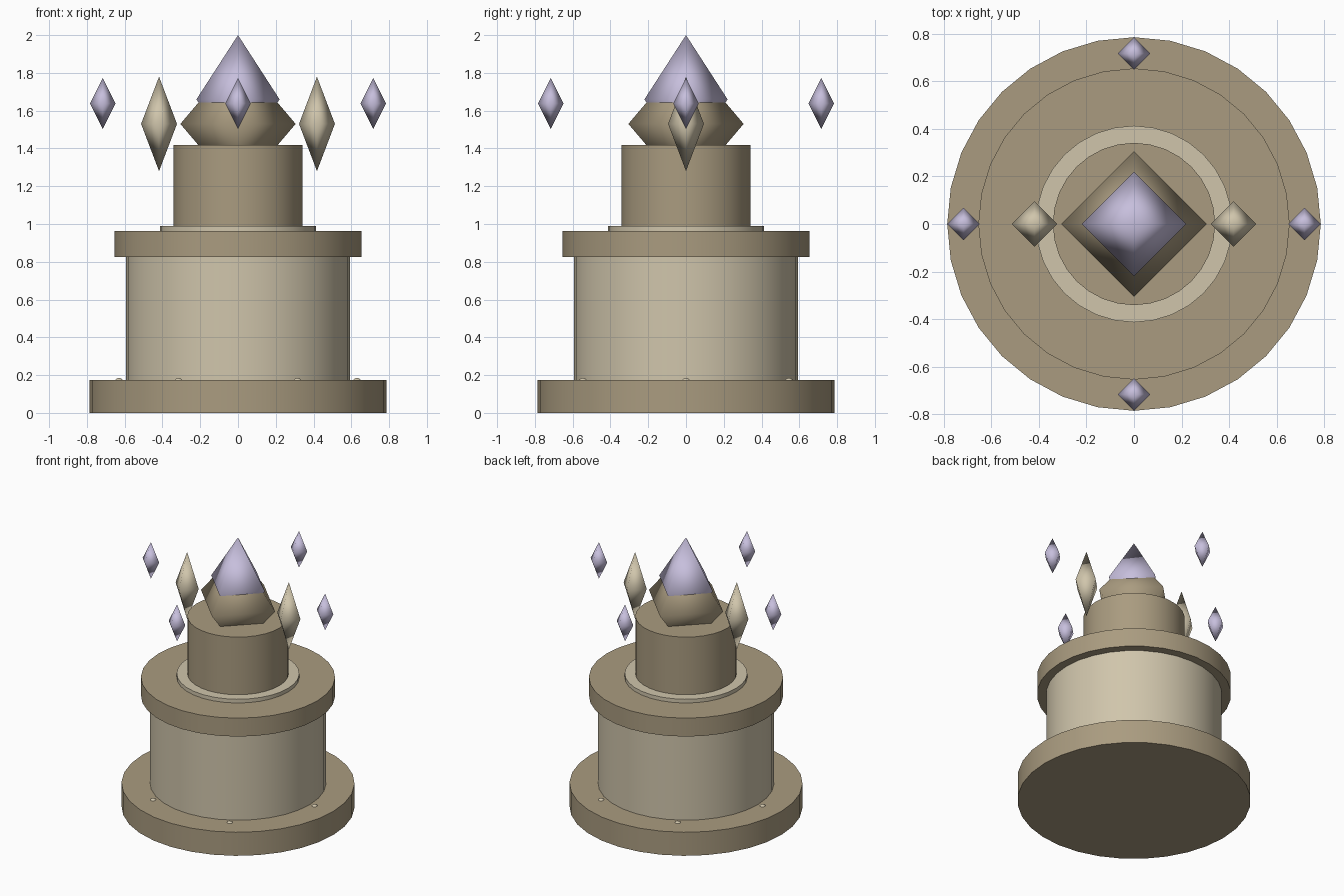
import bpy
import bmesh
from math import cos, sin, tau

cube = bpy.data.objects.get("Cube")
if cube:
    bpy.data.objects.remove(cube, do_unlink=True)


def material(name, rgb):
    mat = bpy.data.materials.new(name)
    mat.use_nodes = True
    mat.diffuse_color = (*rgb, 1)
    mat.node_tree.nodes["Principled BSDF"].inputs["Base Color"].default_value = (*rgb, 1)
    return mat


STONE = material("dark_sandstone", (0.40, 0.33, 0.215))
CREAM = material("pale_sandstone", (0.63, 0.56, 0.41))
LILAC = material("lilac_crystal", (0.57, 0.52, 0.72))


def drum(name, radius, bottom, top, mat):
    """Upright cylinder between two heights."""
    bpy.ops.mesh.primitive_cylinder_add(
        vertices=32, radius=radius, depth=top - bottom,
        location=(0, 0, (bottom + top) / 2))
    obj = bpy.context.object
    obj.name = name
    obj.data.materials.append(mat)
    bpy.ops.object.shade_smooth_by_angle()


def crystal(name, location, radius, half_height, mat):
    """Softly shaded four-sided double pyramid."""
    bm = bmesh.new()
    top = bm.verts.new((0, 0, half_height))
    low = bm.verts.new((0, 0, -half_height))
    ring = [bm.verts.new((radius * cos(tau * i / 4), radius * sin(tau * i / 4), 0))
            for i in range(4)]
    for i in range(4):
        a, b = ring[i], ring[(i + 1) % 4]
        bm.faces.new((a, b, top))
        bm.faces.new((b, a, low))
    for face in bm.faces:
        face.smooth = True
    mesh = bpy.data.meshes.new(name)
    bm.to_mesh(mesh)
    bm.free()
    mesh.materials.append(mat)
    obj = bpy.data.objects.new(name, mesh)
    obj.location = location
    bpy.context.collection.objects.link(obj)


# Stacked pedestal
drum("base", 0.785, 0, 0.175, STONE)
drum("main_drum", 0.593, 0.175, 0.825, CREAM)
drum("cornice", 0.654, 0.825, 0.962, STONE)
drum("collar", 0.413, 0.962, 0.99, CREAM)
drum("upper_drum", 0.341, 0.99, 1.418, STONE)

# Rounded studs sunk into the top of the base
for i in range(6):
    a = tau * i / 6
    bpy.ops.mesh.primitive_uv_sphere_add(
        segments=12, ring_count=8, radius=0.025,
        location=(0.63 * cos(a), 0.63 * sin(a), 0.16))
    stud = bpy.context.object
    stud.name = f"base_stud_{i + 1}"
    stud.data.materials.append(CREAM)
    bpy.ops.object.shade_smooth()

# Central crystal resting in its stone socket
crystal("crystal_socket", (0, 0, 1.53), 0.305, 0.36, STONE)
crystal("main_crystal", (0, 0, 1.66), 0.22, 0.34, LILAC)

# Floating shards: a tall pale pair, and four small lilac ones
for side, x in (("left", 1), ("right", -1)):
    crystal(f"{side}_tall_shard", (0.418 * x, 0, 1.53), 0.095, 0.25, CREAM)
for side, x, y in (("left", 1, 0), ("right", -1, 0), ("front", 0, -1), ("back", 0, 1)):
    crystal(f"{side}_small_shard", (0.716 * x, 0.716 * y, 1.638), 0.068, 0.136, LILAC)
